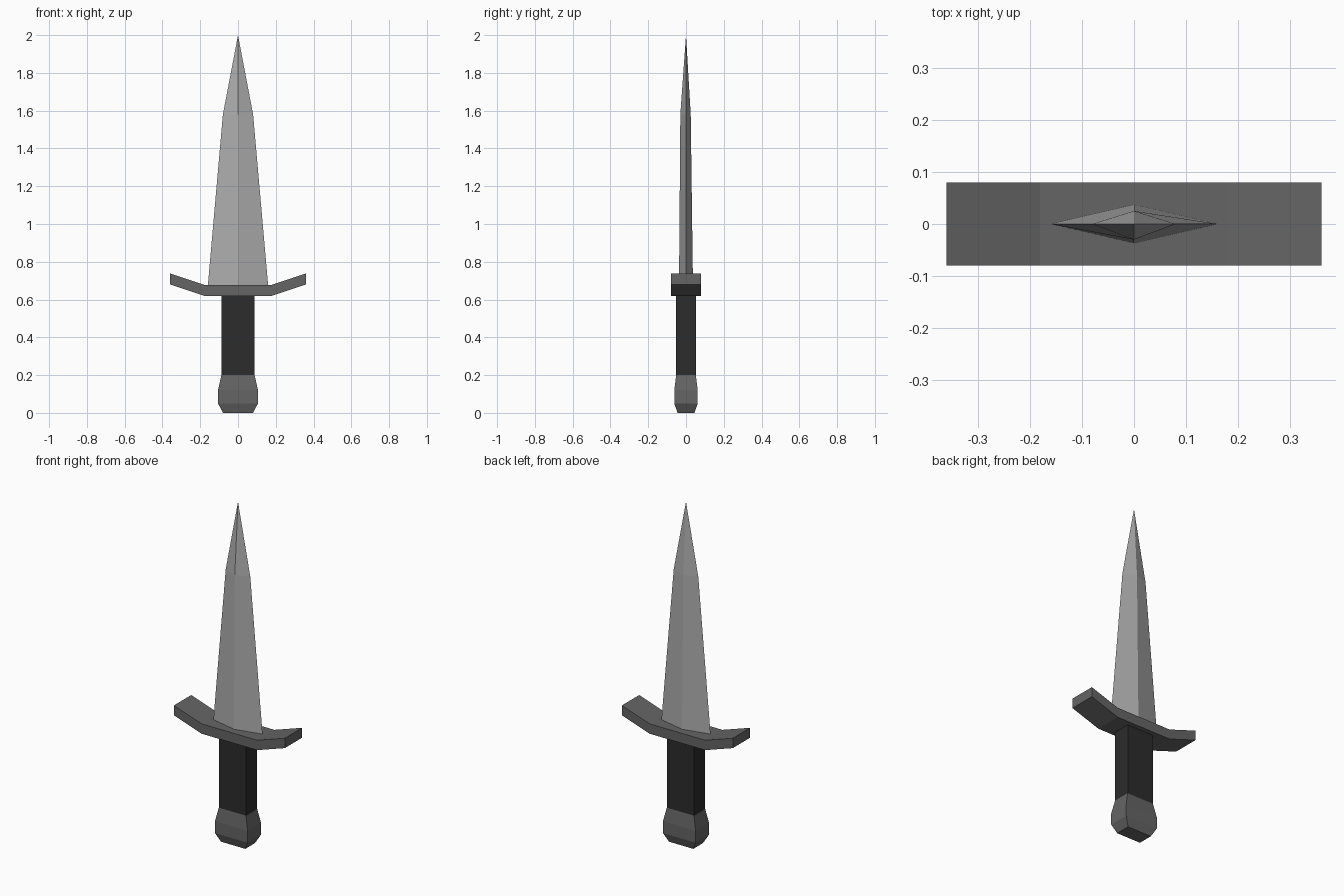
import bpy, bmesh

if "Cube" in bpy.data.objects:
    bpy.data.objects.remove(bpy.data.objects["Cube"])


def material(name, value):
    m = bpy.data.materials.new(name)
    m.diffuse_color = (value, value, value, 1)
    m.use_nodes = True
    m.node_tree.nodes["Principled BSDF"].inputs["Base Color"].default_value = m.diffuse_color
    return m


def loft(name, rings, mat):
    """Skin a stack of closed rings; a one-point ring makes a tip."""
    bm = bmesh.new()
    rows = [[bm.verts.new(p) for p in ring] for ring in rings]
    for a, b in zip(rows, rows[1:]):
        n = len(a)
        for i in range(n):
            j = (i + 1) % n
            if len(b) == 1:
                bm.faces.new((a[i], a[j], b[0]))
            else:
                bm.faces.new((a[i], a[j], b[j], b[i]))
    for row in (rows[0], rows[-1]):
        if len(row) > 2:
            bm.faces.new(row)
    bmesh.ops.recalc_face_normals(bm, faces=bm.faces)
    me = bpy.data.meshes.new(name)
    bm.to_mesh(me)
    bm.free()
    me.materials.append(mat)
    ob = bpy.data.objects.new(name, me)
    bpy.context.collection.objects.link(ob)
    return ob


def rect(x, y, z):
    return [(-x, -y, z), (x, -y, z), (x, y, z), (-x, y, z)]


def diamond(x, front, back, z):
    return [(-x, 0, z), (0, -front, z), (x, 0, z), (0, back, z)]


steel = material("steel", 0.42)
iron = material("dark_iron", 0.13)
leather = material("black_grip", 0.025)

# Diamond-section blade with a tapered point
loft("blade", [diamond(0.16, 0.037, 0.037, 0.67),
               diamond(0.08, 0.03, 0.025, 1.58),
               [(0, 0, 2.0)]], steel)

# Crossguard with upswept ends
stations = [(-0.36, 0.68), (-0.18, 0.62), (0.18, 0.62), (0.36, 0.68)]
loft("crossguard", [[(x, -0.08, z), (x, 0.08, z), (x, 0.08, z + 0.058), (x, -0.08, z + 0.058)]
                    for x, z in stations], iron)

# Rectangular grip
loft("grip", [rect(0.087, 0.052, 0.2), rect(0.087, 0.052, 0.625)], leather)

# Faceted pommel
loft("pommel", [rect(0.079, 0.045, 0.0), rect(0.106, 0.062, 0.05),
                rect(0.106, 0.062, 0.12), rect(0.088, 0.052, 0.2)], iron)
